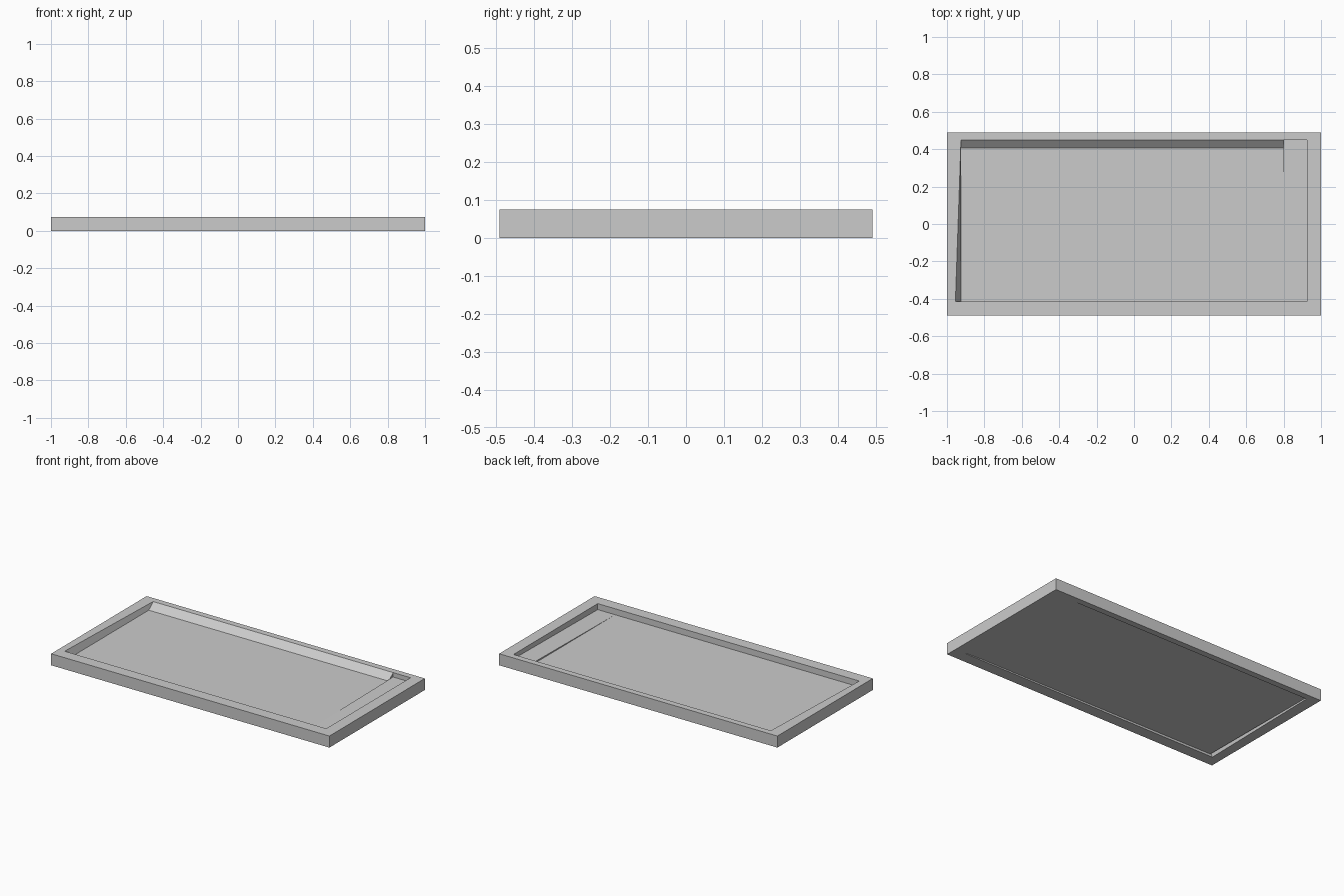
import bpy, bmesh

if "Cube" in bpy.data.objects:
    bpy.data.objects.remove(bpy.data.objects["Cube"])

H = 0.075      # frame height
FLOOR = 0.036  # top of the recessed panel


def make_object(name, bm):
    bmesh.ops.recalc_face_normals(bm, faces=bm.faces[:])
    mesh = bpy.data.meshes.new(name)
    bm.to_mesh(mesh)
    bm.free()
    obj = bpy.data.objects.new(name, mesh)
    bpy.context.collection.objects.link(obj)
    return obj


def rect(x0, x1, y0, y1):
    return [(x0, y0), (x1, y0), (x1, y1), (x0, y1)]


def ring_solid(name, loops, closed=True, caps=False):
    """Join successive (outline, heights) loops with faces."""
    bm = bmesh.new()
    rings = [[bm.verts.new((x, y, z)) for (x, y), z in zip(pts, zs)]
             for pts, zs in loops]
    pairs = list(zip(rings, rings[1:]))
    if closed:
        pairs.append((rings[-1], rings[0]))
    for a, b in pairs:
        n = len(a)
        for i in range(n):
            j = (i + 1) % n
            bm.faces.new((a[i], a[j], b[j], b[i]))
    if caps:
        bm.faces.new(rings[0][::-1])
        bm.faces.new(rings[-1])
    return make_object(name, bm)


# Rectangular frame; its left inner wall splays open toward the front
outer = rect(-1, 1, -0.49, 0.49)
top_opening = [(-0.955, -0.415), (0.925, -0.415), (0.925, 0.45), (-0.925, 0.45)]
mid_opening = rect(-0.925, 0.925, -0.415, 0.45)
low_opening = [(-0.94, -0.415), (0.925, -0.415), (0.925, 0.45), (-0.925, 0.45)]
ring_solid("frame", [
    (outer, [0] * 4),
    (outer, [H] * 4),
    (top_opening, [H] * 4),
    (mid_opening, [FLOOR] * 4),
    (low_opening, [0] * 4),
])

# Recessed panel with a slightly tilted underside
main = rect(-0.925, 0.8, -0.415, 0.45)
ring_solid("panel", [
    (main, [0.015, 0.008, 0.006, 0.01]),
    (main, [FLOOR] * 4),
], closed=False, caps=True)

# Narrow end strip of the panel, rising gently toward the back
end = rect(0.8, 0.925, -0.415, 0.45)
ring_solid("panel_end_strip", [
    (end, [0.008, 0.003, 0.002, 0.003]),
    (end, [FLOOR, FLOOR, FLOOR + 0.01, FLOOR + 0.01]),
], closed=False, caps=True)

# Sloped fillet along the back inner wall
bm = bmesh.new()
profile = [(0.405, FLOOR), (0.45, FLOOR), (0.45, H)]
ends = [[bm.verts.new((x, y, z)) for y, z in profile] for x in (-0.925, 0.8)]
for i in range(3):
    j = (i + 1) % 3
    bm.faces.new((ends[0][i], ends[0][j], ends[1][j], ends[1][i]))
for e in ends:
    bm.faces.new(e)
make_object("back_slope", bm)
